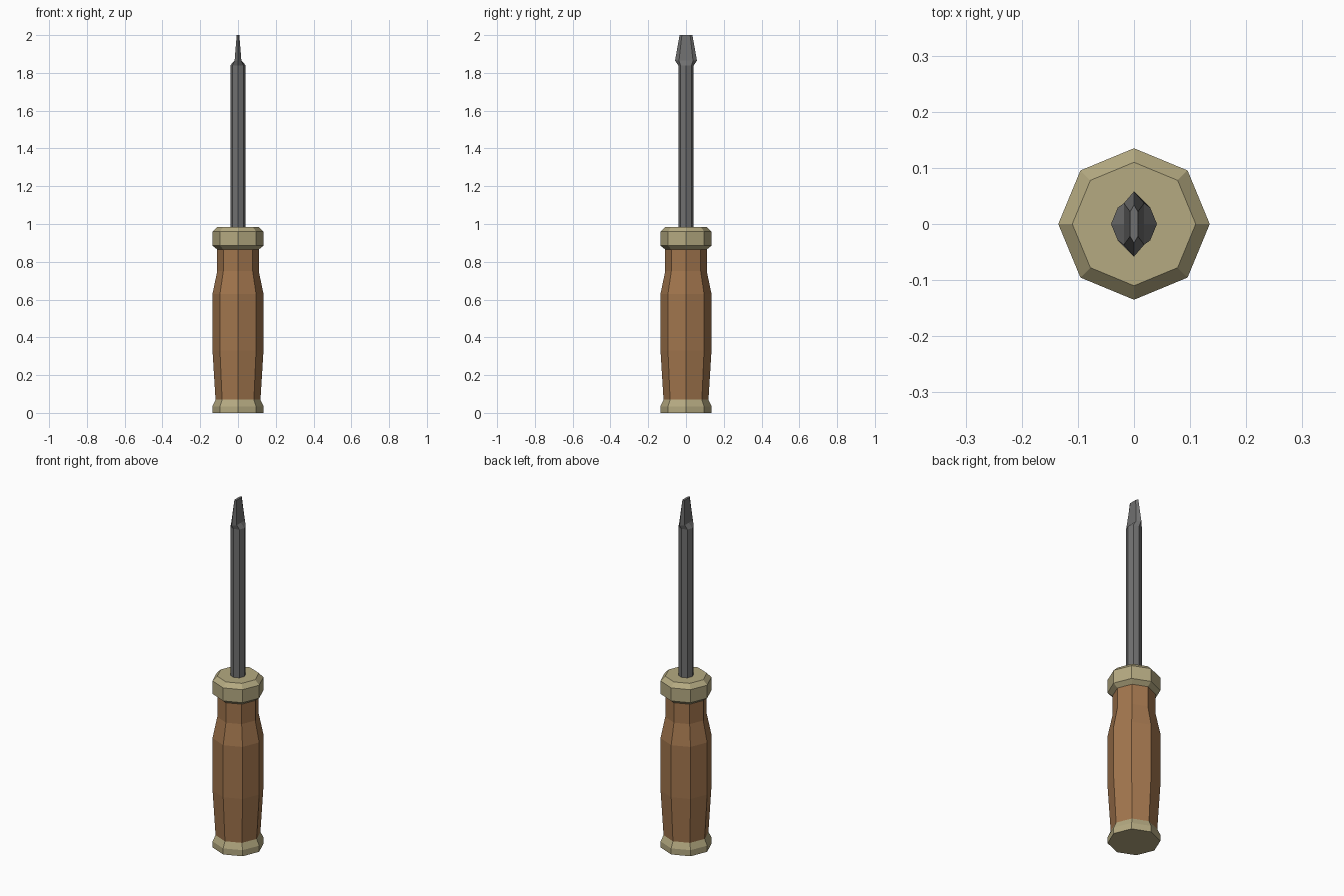
import bpy
import bmesh
from math import cos, sin, pi

if "Cube" in bpy.data.objects:
    bpy.data.objects.remove(bpy.data.objects["Cube"])

SIDES = 8


def material(name, rgb):
    mat = bpy.data.materials.new(name)
    mat.diffuse_color = (*rgb, 1)
    mat.use_nodes = True
    mat.node_tree.nodes["Principled BSDF"].inputs["Base Color"].default_value = mat.diffuse_color
    return mat


def octagon(r, z):
    return [(r * cos(2 * pi * i / SIDES), r * sin(2 * pi * i / SIDES), z)
            for i in range(SIDES)]


def blade_ring(w, d, z):
    # flat-sided section: half thickness w, pointed edges at +-d
    s = d * 0.64
    return [(w, 0, z), (w, s, z), (0, d, z), (-w, s, z),
            (-w, 0, z), (-w, -s, z), (0, -d, z), (w, -s, z)]


def loft(name, rings, mat):
    bm = bmesh.new()
    loops = [[bm.verts.new(co) for co in ring] for ring in rings]
    for a, b in zip(loops, loops[1:]):
        for i in range(SIDES):
            j = (i + 1) % SIDES
            bm.faces.new((a[i], a[j], b[j], b[i]))
    bm.faces.new(loops[0][::-1])
    bm.faces.new(loops[-1])
    bmesh.ops.recalc_face_normals(bm, faces=bm.faces)
    mesh = bpy.data.meshes.new(name)
    bm.to_mesh(mesh)
    bm.free()
    mesh.materials.append(mat)
    obj = bpy.data.objects.new(name, mesh)
    bpy.context.collection.objects.link(obj)
    return obj


wood = material("wood", (0.36, 0.18, 0.075))
brass = material("brass", (0.46, 0.40, 0.22))
steel = material("steel", (0.16, 0.16, 0.16))

# End cap at the foot of the handle
loft("end_cap", [octagon(r, z) for r, z in
                 [(0.135, 0), (0.135, 0.035), (0.119, 0.07)]], brass)

# Wooden grip with a narrow neck
loft("grip", [octagon(r, z) for r, z in
              [(0.119, 0.07), (0.135, 0.33), (0.135, 0.63),
               (0.11, 0.75), (0.11, 0.87)]], wood)

# Chamfered collar
loft("collar", [octagon(r, z) for r, z in
                [(0.11, 0.865), (0.135, 0.885), (0.135, 0.96), (0.11, 0.985)]], brass)

# Shaft running into the flattened blade
loft("shaft_and_blade",
     [octagon(0.041, 0.98), octagon(0.041, 1.84),
      blade_ring(0.018, 0.058, 1.865), blade_ring(0.007, 0.034, 2.0)], steel)
